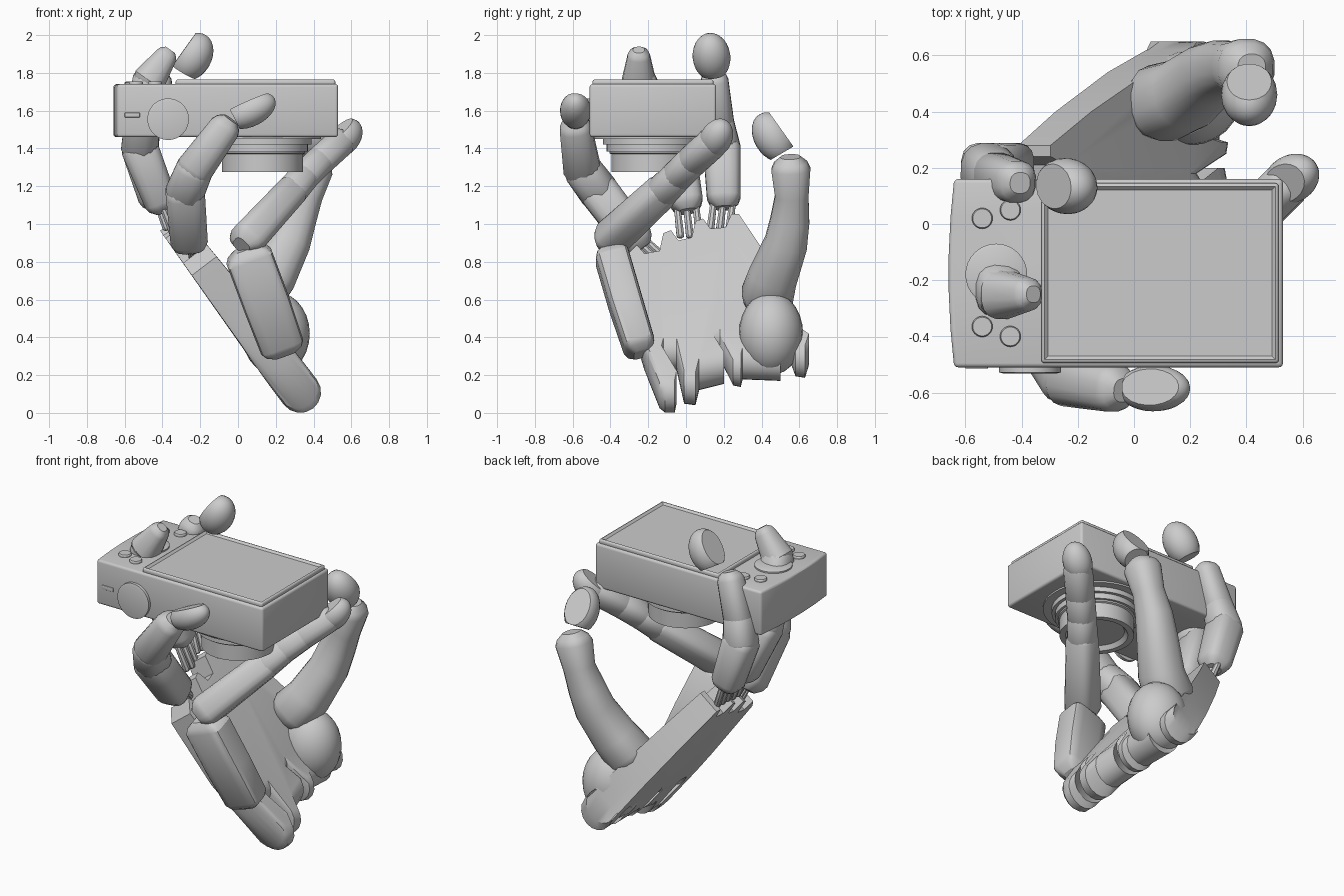
import bpy, bmesh, math
from mathutils import Vector, Matrix

if "Cube" in bpy.data.objects:
    bpy.data.objects.remove(bpy.data.objects["Cube"], do_unlink=True)

grey = bpy.data.materials.new("plain_grey")
grey.use_nodes = True
grey.diffuse_color = (0.6, 0.6, 0.6, 1)
grey.node_tree.nodes["Principled BSDF"].inputs["Base Color"].default_value = (0.6, 0.6, 0.6, 1)
made = []


def finish(name, bm):
    bmesh.ops.recalc_face_normals(bm, faces=bm.faces)
    mesh = bpy.data.meshes.new(name)
    bm.to_mesh(mesh)
    bm.free()
    mesh.materials.append(grey)
    ob = bpy.data.objects.new(name, mesh)
    bpy.context.collection.objects.link(ob)
    made.append(ob)
    return ob


def skin(bm, rings):
    """Join equal rings of points into a closed tube."""
    rows = [[bm.verts.new(p) for p in ring] for ring in rings]
    n = len(rows[0])
    for a, b in zip(rows, rows[1:]):
        for i in range(n):
            j = (i + 1) % n
            bm.faces.new((a[i], a[j], b[j], b[i]))
    bm.faces.new(rows[0])
    bm.faces.new(rows[-1])


def limb(name, pts, power=2.4, wide=1.0, sides=16):
    """Rounded tube through (x, y, z, radius) points with domed ends."""
    path = [(Vector(p[:3]), p[3]) for p in pts]
    (p0, r0), (p1, r1) = path[0], path[-1]
    d0 = (path[1][0] - p0).normalized()
    d1 = (p1 - path[-2][0]).normalized()
    start = [(p0 - d0 * r0 * k, r0 * f) for k, f in ((0.65, 0.5), (0.35, 0.85))]
    end = [(p1 + d1 * r1 * k, r1 * f) for k, f in ((0.35, 0.85), (0.65, 0.5))]
    path = start + path + end
    rings = []
    for i, (p, r) in enumerate(path):
        t = (path[min(i + 1, len(path) - 1)][0] - path[max(i - 1, 0)][0]).normalized()
        a = Vector((0, 1, 0)).cross(t).normalized()
        b = t.cross(a)
        ring = []
        for k in range(sides):
            c, s = (f(math.tau * (k + 0.5) / sides) for f in (math.cos, math.sin))
            u = math.copysign(abs(c) ** (2 / power), c)
            v = math.copysign(abs(s) ** (2 / power), s)
            ring.append(p + (a * u * wide + b * v) * r)
        rings.append(ring)
    bm = bmesh.new()
    skin(bm, rings)
    return finish(name, bm)


def fingertip(name, centre, direction, nail, half, radius):
    """Egg-shaped pad with a flat base and a flat nail side."""
    z = Vector(direction).normalized()
    y = z.cross(Vector(nail)).normalized()
    x = y.cross(z)
    bm = bmesh.new()
    bmesh.ops.create_uvsphere(bm, u_segments=24, v_segments=14, radius=1)
    for co, no in (((0, 0, -0.7), (0, 0, -1)), ((0.6, 0, 0), (1, 0, 0.12))):
        bmesh.ops.bisect_plane(bm, geom=bm.verts[:] + bm.edges[:] + bm.faces[:],
                               plane_co=co, plane_no=no, clear_outer=True)
        bmesh.ops.holes_fill(bm, edges=[e for e in bm.edges if e.is_boundary], sides=0)
    turn = Matrix((x, y, z)).transposed().to_4x4()
    size = Matrix.Diagonal((radius, radius, half, 1))
    bm.transform(Matrix.Translation(centre) @ turn @ size)
    return finish(name, bm)


def prism(name, outline, z0, z1, bevel):
    bm = bmesh.new()
    skin(bm, [[(x, y, z) for x, y in outline] for z in (z0, z1)])
    bmesh.ops.recalc_face_normals(bm, faces=bm.faces)
    edges = [e for e in bm.edges if e.calc_face_angle() > 0.6]
    bmesh.ops.bevel(bm, geom=edges, offset=bevel, segments=3, profile=0.5, affect='EDGES')
    return finish(name, bm)


def lathe(name, profile, place, sides=48):
    """Turn (radius, height) points about the local z axis."""
    bm = bmesh.new()
    skin(bm, [[(r * math.cos(math.tau * k / sides), r * math.sin(math.tau * k / sides), h)
               for k in range(sides)] for r, h in profile])
    bm.transform(place)
    return finish(name, bm)


# Camera body with a bowed grip end
bow = [(-0.66 + 0.02 * t * t, -0.175 + 0.335 * t) for t in (1, 0.6, 0.2, -0.2, -0.6, -1)]
prism("camera_body", bow + [(0.53, -0.51), (0.53, 0.16)], 1.46, 1.74, 0.015)

# Screen frame with a sunken screen
frame = prism("screen_frame", [(-0.33, -0.495), (0.515, -0.495), (0.515, 0.145), (-0.33, 0.145)],
              1.73, 1.765, 0.012)
bm = bmesh.new()
bm.from_mesh(frame.data)
top = [f for f in bm.faces if f.normal.z > 0.99 and f.calc_area() > 0.1]
bmesh.ops.inset_region(bm, faces=top, thickness=0.018)
bmesh.ops.translate(bm, verts=top[0].verts, vec=(0, 0, -0.012))
bm.to_mesh(frame.data)
bm.free()

# Lens tiers under the body
lathe("lens", [(0.31, 1.47), (0.31, 1.45), (0.26, 1.45), (0.26, 1.42), (0.24, 1.42), (0.24, 1.385),
               (0.225, 1.385), (0.225, 1.375), (0.215, 1.37), (0.215, 1.275), (0.18, 1.275),
               (0.16, 1.3)], Matrix.Translation((0.13, -0.18, 0)))

# Buttons, top dial, front dial and small window
for i, (x, y, r) in enumerate([(-0.54, 0.02, 0.037), (-0.44, 0.05, 0.037), (-0.54, -0.365, 0.037),
                               (-0.44, -0.4, 0.037), (-0.49, -0.18, 0.11)]):
    lathe(f"button_{i + 1}", [(r, 0), (r, 0.012), (r * 0.9, 0.018)],
          Matrix.Translation((x, y, 1.737)), 32)
lathe("front_dial", [(0.11, 0), (0.11, 0.02), (0.095, 0.024)],
      Matrix.Translation((-0.37, -0.508, 1.555)) @ Matrix.Rotation(math.pi / 2, 4, 'X'))
prism("front_window", [(-0.6, -0.515), (-0.52, -0.515), (-0.52, -0.5), (-0.6, -0.5)],
      1.565, 1.59, 0.003)

# Palm slab: outline of (y, distance up the slope), forked at the wrist and notched at the knuckles
outline = [(-0.32, 0.84), (-0.27, 0.42), (-0.22, 0.17), (-0.14, -0.08), (-0.11, -0.11), (-0.06, -0.11),
           (-0.05, -0.05), (-0.13, 0.12), (-0.12, 0.17), (-0.05, 0.17), (-0.01, -0.05), (0.05, -0.06),
           (0.07, 0.04), (0.2, 0.08), (0.14, 0.2), (0.18, 0.24), (0.25, 0.07), (0.29, 0.06),
           (0.3, 0.11), (0.5, 0.1), (0.48, 0.22), (0.51, 0.25), (0.55, 0.23), (0.58, 0.13),
           (0.63, 0.12), (0.65, 0.2), (0.62, 0.34), (0.54, 0.58), (0.4, 0.9), (0.28, 1.13), (0.24, 1.13),
           (0.21, 1.04), (0.13, 1.03), (0.09, 1.1), (0.05, 1.08), (0.03, 0.97), (-0.04, 0.95),
           (-0.08, 1.02), (-0.12, 1), (-0.14, 0.88), (-0.22, 0.86), (-0.26, 0.92)]
slope, normal = Vector((-0.606, 0, 0.795)), Vector((0.795, 0, 0.606))
origin = Vector((0.33, 0, 0.11))
layers = []
for k in range(9):
    n = 0.11 * math.sin(math.pi * (k / 8 - 0.5))
    dip = 0.11 - math.sqrt(max(0, 0.11 ** 2 - n * n))
    layers.append([origin + Vector((0, y, 0)) + slope * (s + (dip if s < 0.3 else 0))
                   + normal * n * (1 - 0.3 * max(s, 0)) for y, s in outline])
bm = bmesh.new()
skin(bm, layers)
finish("palm", bm)

# Mound under the thumb
bm = bmesh.new()
bmesh.ops.create_uvsphere(bm, u_segments=24, v_segments=14, radius=1)
bm.transform(Matrix.Translation((0.2, 0.45, 0.42)) @ Matrix.Diagonal((0.18, 0.17, 0.22, 1)))
finish("thumb_mound", bm)

# Outer plate that carries the little finger
limb("little_finger_plate", [(0.23, -0.25, 0.36, 0.085), (0.15, -0.32, 0.58, 0.09),
                             (0.06, -0.39, 0.82, 0.09)], power=5, wide=1.4)

# Thumb
limb("thumb", [(0.1, 0.43, 0.62, 0.14), (0.18, 0.46, 0.72, 0.13), (0.27, 0.53, 0.9, 0.115),
               (0.31, 0.55, 1.02, 0.105), (0.36, 0.56, 1.15, 0.09), (0.4, 0.555, 1.29, 0.105)])
fingertip("thumb_tip", (0.41, 0.46, 1.46), (0, -0.5, 0.85), (0, 0.85, 0.5), 0.14, 0.1)

# Fingers: one rounded link between each pair of points
fingers = {
    "index": [(-0.44, 0.2, 1.14, 0.09), (-0.52, 0.19, 1.4, 0.1), (-0.49, 0.17, 1.54, 0.085),
              (-0.42, 0.15, 1.76, 0.075)],
    "middle": [(-0.41, 0, 1.12, 0.09), (-0.52, -0.05, 1.4, 0.1), (-0.5, -0.18, 1.62, 0.09),
               (-0.47, -0.25, 1.76, 0.09), (-0.38, -0.25, 1.89, 0.06)],
    "ring": [(-0.26, -0.27, 0.92, 0.1), (-0.28, -0.46, 1.17, 0.105), (-0.23, -0.55, 1.29, 0.1),
             (-0.07, -0.585, 1.51, 0.085)],
    "little": [(0.05, -0.4, 0.92, 0.095), (0.28, -0.13, 1.17, 0.085), (0.35, -0.05, 1.25, 0.08),
               (0.43, 0.03, 1.33, 0.08), (0.54, 0.14, 1.43, 0.08)],
}
for name, pts in fingers.items():
    for i, (a, b) in enumerate(zip(pts, pts[1:])):
        limb(f"{name}_link_{i + 1}", [a, b], power=3.2 if i == 0 else 2.5)
fingertip("index_tip", (-0.24, 0.135, 1.885), (0.5, -0.1, 0.85), (-0.85, 0, 0.5), 0.135, 0.1)
fingertip("ring_tip", (0.07, -0.585, 1.6), (0.87, 0, 0.45), (-0.45, 0.1, 0.87), 0.14, 0.082)
fingertip("little_tip", (0.56, 0.16, 1.455), (0.6, 0.35, 0.7), (-0.5, -0.3, 0.7), 0.12, 0.085)

# Thin tendon rods at the knuckles
for name, base in (("index", (-0.38, 0.18, 0.98)), ("middle", (-0.34, 0.02, 0.94)),
                   ("ring", (-0.24, -0.16, 0.82))):
    x, y, z, r = fingers[name][0]
    for i, off in enumerate((-0.05, 0, 0.05)):
        limb(f"{name}_rod_{i + 1}", [(base[0], base[1] + off, base[2], 0.022),
                                     (x, y + off, z, 0.018)], power=2, sides=8)

# Smooth shading with sharp edges kept
bpy.ops.object.select_all(action='DESELECT')
for ob in made:
    ob.select_set(True)
bpy.context.view_layer.objects.active = made[0]
bpy.ops.object.shade_smooth_by_angle(angle=math.radians(30))
